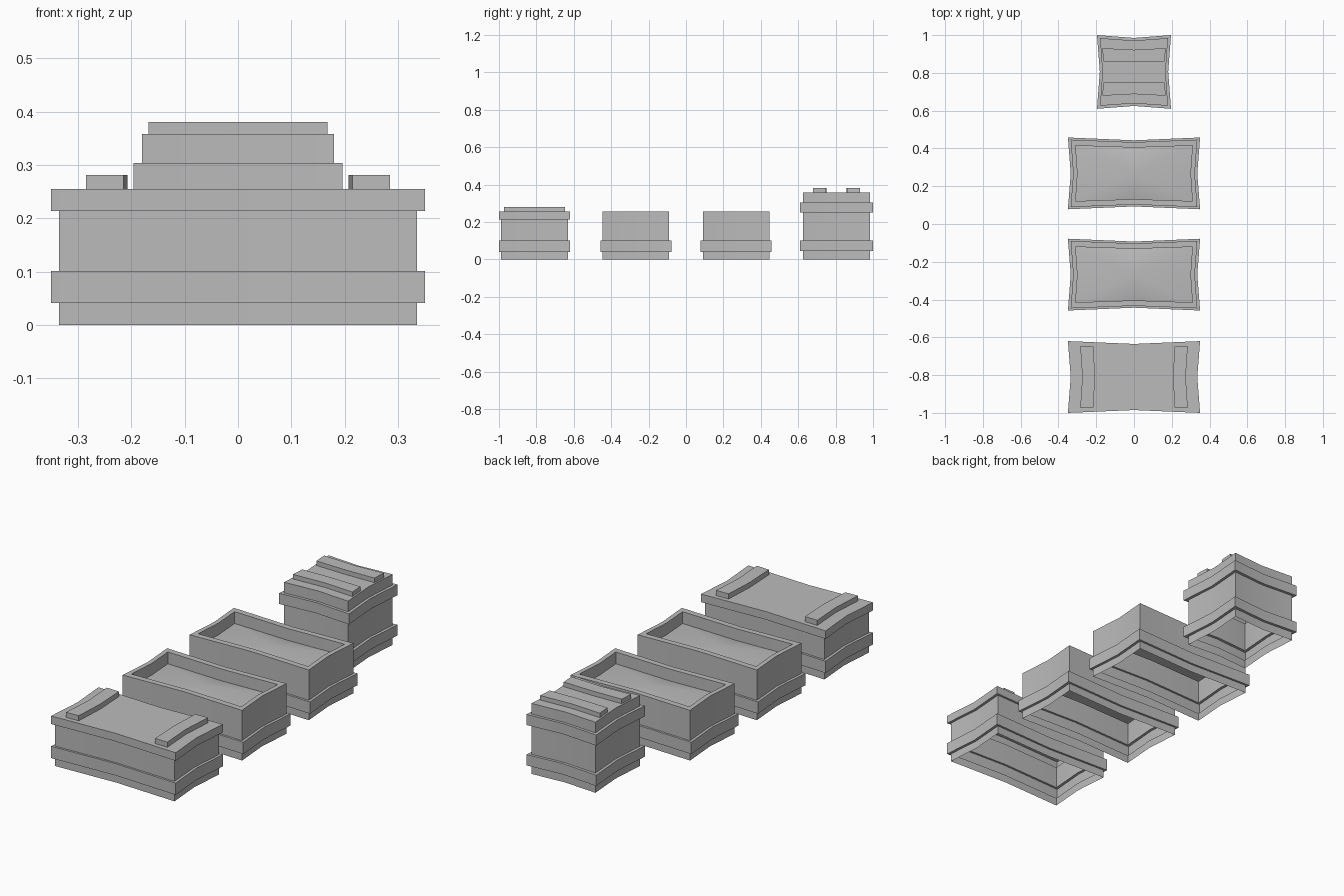
import bpy
import bmesh

cube = bpy.data.objects.get("Cube")
if cube:
    bpy.data.objects.remove(cube, do_unlink=True)

grey = bpy.data.materials.new("plain grey")
grey.use_nodes = True
tone = (0.5, 0.5, 0.5, 1)
grey.diffuse_color = tone
grey.node_tree.nodes["Principled BSDF"].inputs["Base Color"].default_value = tone

PINCH = 0.015  # how far the middle of each side bends inward
AROUND = [(-1, -1), (0, -1), (1, -1), (1, 0), (1, 1), (0, 1), (-1, 1), (-1, 0)]


def shell(name, size, centre_y, rings, offset=(0, 0), crown=0.0):
    """Skin stacked rectangles (half x, half y, z), cap the last, pinch the sides."""
    hx, hy = size

    def pinched(x, y, z):
        px = x * (1 - PINCH / hx * (1 - abs(y) / hy))
        py = y * (1 - PINCH / hy * (1 - abs(x) / hx))
        return px, py, z

    bm = bmesh.new()
    loops = []
    for rx, ry, z in rings:
        loops.append([bm.verts.new(pinched(offset[0] + sx * rx, offset[1] + sy * ry, z))
                      for sx, sy in AROUND])
    n = len(AROUND)
    for low, high in zip(loops, loops[1:]):
        for i in range(n):
            j = (i + 1) % n
            bm.faces.new((low[i], low[j], high[j], high[i]))
    # Fan cap, optionally heaped in the middle
    peak = bm.verts.new(pinched(*offset, rings[-1][2] + crown))
    for i in range(n):
        bm.faces.new((loops[-1][i], loops[-1][(i + 1) % n], peak))
    mesh = bpy.data.meshes.new(name)
    bm.to_mesh(mesh)
    bm.free()
    mesh.materials.append(grey)
    obj = bpy.data.objects.new(name, mesh)
    obj.location.y = centre_y
    bpy.context.collection.objects.link(obj)
    bpy.ops.object.select_all(action='DESELECT')
    obj.select_set(True)
    bpy.context.view_layer.objects.active = obj
    bpy.ops.object.shade_smooth_by_angle()
    return obj


def wall(rect, low, high):
    return [(*rect, low), (*rect, high)]


LONG, LONG_BODY = (0.35, 0.19), (0.336, 0.179)
SMALL, SMALL_BODY = (0.196, 0.195), (0.181, 0.18)
RIM = (0.312, 0.148)

# Closed long crate with a lid and two cleats
long_base = wall(LONG_BODY, 0, 0.041) + wall(LONG, 0.041, 0.101)
shell("closed_crate", LONG, -0.81,
      long_base + wall(LONG_BODY, 0.101, 0.214) + wall(LONG, 0.214, 0.255))
for side, label in ((1, "left"), (-1, "right")):
    shell("lid_cleat_" + label, LONG, -0.81,
          wall((0.035, 0.166), 0.255, 0.281), offset=(side * 0.251, 0))

# Two open long crates with heaped contents
for place, y in (("front", -0.268), ("back", 0.268)):
    shell("open_crate_" + place, LONG, y,
          long_base + wall(LONG_BODY, 0.101, 0.255) + wall(RIM, 0.255, 0.195),
          crown=0.03)

# Tall small crate with two bands and two slats
shell("small_crate", SMALL, 0.805,
      wall(SMALL_BODY, 0, 0.045) + wall(SMALL, 0.045, 0.1)
      + wall(SMALL_BODY, 0.1, 0.25) + wall(SMALL, 0.25, 0.304)
      + wall(SMALL_BODY, 0.304, 0.358))
for side, label in ((-1, "front"), (1, "back")):
    shell("top_slat_" + label, SMALL, 0.805,
          wall((0.172, 0.035), 0.358, 0.381), offset=(0, side * 0.092))
